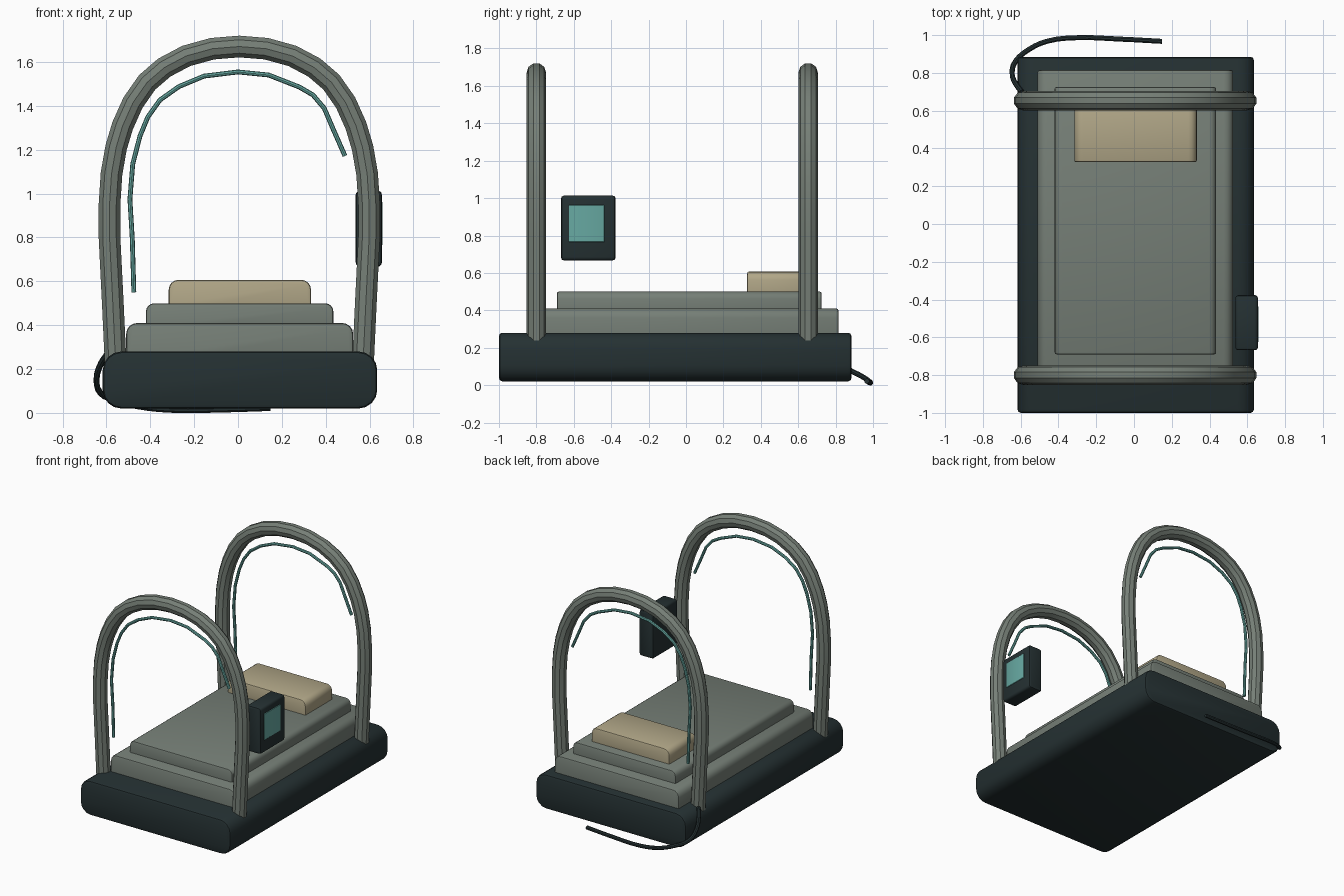
import bpy, bmesh, math

if "Cube" in bpy.data.objects:
    bpy.data.objects.remove(bpy.data.objects["Cube"])


def material(name, rgb):
    m = bpy.data.materials.new(name)
    m.diffuse_color = (*rgb, 1)
    m.use_nodes = True
    m.node_tree.nodes["Principled BSDF"].inputs["Base Color"].default_value = m.diffuse_color
    return m


DARK = material("dark slate", (0.018, 0.030, 0.032))
GREY = material("sage grey", (0.180, 0.212, 0.183))
TAN = material("sand", (0.440, 0.385, 0.245))
TEAL = material("teal", (0.135, 0.395, 0.360))


def smooth(ob):
    bpy.ops.object.select_all(action='DESELECT')
    ob.select_set(True)
    bpy.context.view_layer.objects.active = ob
    bpy.ops.object.shade_smooth_by_angle(angle=math.radians(35))


def slab(name, x, y, z, mat, long_r, end_r, segments=4):
    """Box from ranges; edges along y rounded by long_r, the end rims by end_r."""
    bm = bmesh.new()
    bmesh.ops.create_cube(bm, size=1)
    for v in bm.verts:
        for i, (a, b) in enumerate((x, y, z)):
            v.co[i] = a if v.co[i] < 0 else b
    along = [e for e in bm.edges
             if abs(e.verts[0].co.y - e.verts[1].co.y) > 1e-4]
    bmesh.ops.bevel(bm, geom=along, offset=long_r, segments=segments,
                    profile=0.5, affect='EDGES', clamp_overlap=True)
    rims = [e for e in bm.edges
            if abs(e.verts[0].co.y - e.verts[1].co.y) < 1e-5]
    bmesh.ops.bevel(bm, geom=rims, offset=end_r, segments=2,
                    profile=0.5, affect='EDGES', clamp_overlap=True)
    bmesh.ops.recalc_face_normals(bm, faces=bm.faces)
    me = bpy.data.meshes.new(name)
    bm.to_mesh(me)
    bm.free()
    me.materials.append(mat)
    ob = bpy.data.objects.new(name, me)
    bpy.context.collection.objects.link(ob)
    smooth(ob)
    return ob


def tube(name, points, radius, mat, resolution=2, steps=1):
    """Round tube along a path, converted to a mesh."""
    cu = bpy.data.curves.new(name, 'CURVE')
    cu.dimensions = '3D'
    cu.bevel_depth = radius
    cu.bevel_resolution = resolution
    cu.use_fill_caps = True
    cu.resolution_u = steps
    sp = cu.splines.new('BEZIER')
    sp.bezier_points.add(len(points) - 1)
    for bp, co in zip(sp.bezier_points, points):
        bp.co = co
        bp.handle_left_type = bp.handle_right_type = 'AUTO'
    cu.materials.append(mat)
    ob = bpy.data.objects.new(name, cu)
    bpy.context.collection.objects.link(ob)
    bpy.ops.object.select_all(action='DESELECT')
    ob.select_set(True)
    bpy.context.view_layer.objects.active = ob
    bpy.ops.object.convert(target='MESH')
    ob = bpy.context.view_layer.objects.active
    smooth(ob)
    return ob


# Base, stacked cushions and pillow
slab("base", (-0.617, 0.635), (-1.0, 0.885), (0.02, 0.28), DARK, 0.085, 0.018)
slab("lower_pad", (-0.51, 0.525), (-0.79, 0.815), (0.2, 0.41), GREY, 0.05, 0.012)
slab("upper_pad", (-0.42, 0.435), (-0.69, 0.725), (0.36, 0.5), GREY, 0.038, 0.01)
slab("pillow", (-0.316, 0.333), (0.327, 0.65), (0.45, 0.607), TAN, 0.045, 0.01)

# Arches: half profile mirrored, each with a light strip inside
half = [(0.563, 0.2), (0.577, 0.5), (0.592, 0.8), (0.592, 0.95),
        (0.583, 1.09), (0.562, 1.21), (0.532, 1.31), (0.485, 1.415),
        (0.42, 1.508), (0.342, 1.575), (0.242, 1.628), (0.123, 1.661)]
arch = ([(-x, z) for x, z in half] + [(0, 1.671)] + half[::-1])
strip = [(-0.475, 0.55), (-0.482, 0.79), (-0.493, 0.975), (-0.48, 1.135),
         (-0.447, 1.263), (-0.411, 1.35), (-0.356, 1.427), (-0.27, 1.488),
         (-0.155, 1.536), (0, 1.555), (0.14, 1.541), (0.28, 1.486),
         (0.342, 1.45), (0.393, 1.39), (0.438, 1.285), (0.488, 1.172)]
for side, y in (("front", -0.8), ("back", 0.653)):
    tube(side + "_arch", [(x + 0.006, y, z) for x, z in arch], 0.052, GREY, 3)
    tube(side + "_light_strip", [(x, y, z) for x, z in strip], 0.011, TEAL)

# Control box with screen plate on its outer face
slab("control_box", (0.537, 0.656), (-0.668, -0.377), (0.667, 1.013),
     DARK, 0.018, 0.014, 3)
slab("screen", (0.652, 0.66), (-0.625, -0.437), (0.765, 0.962),
     TEAL, 0.002, 0.001, 1)

# Trailing cable
tube("cable", [(-0.595, 0.70, 0.27), (-0.625, 0.74, 0.225), (-0.645, 0.795, 0.155),
               (-0.627, 0.862, 0.09), (-0.553, 0.926, 0.055),
               (-0.458, 0.968, 0.03), (-0.31, 0.986, 0.014),
               (-0.077, 0.979, 0.015), (0.148, 0.967, 0.022)],
     0.014, DARK, 2, 3)
